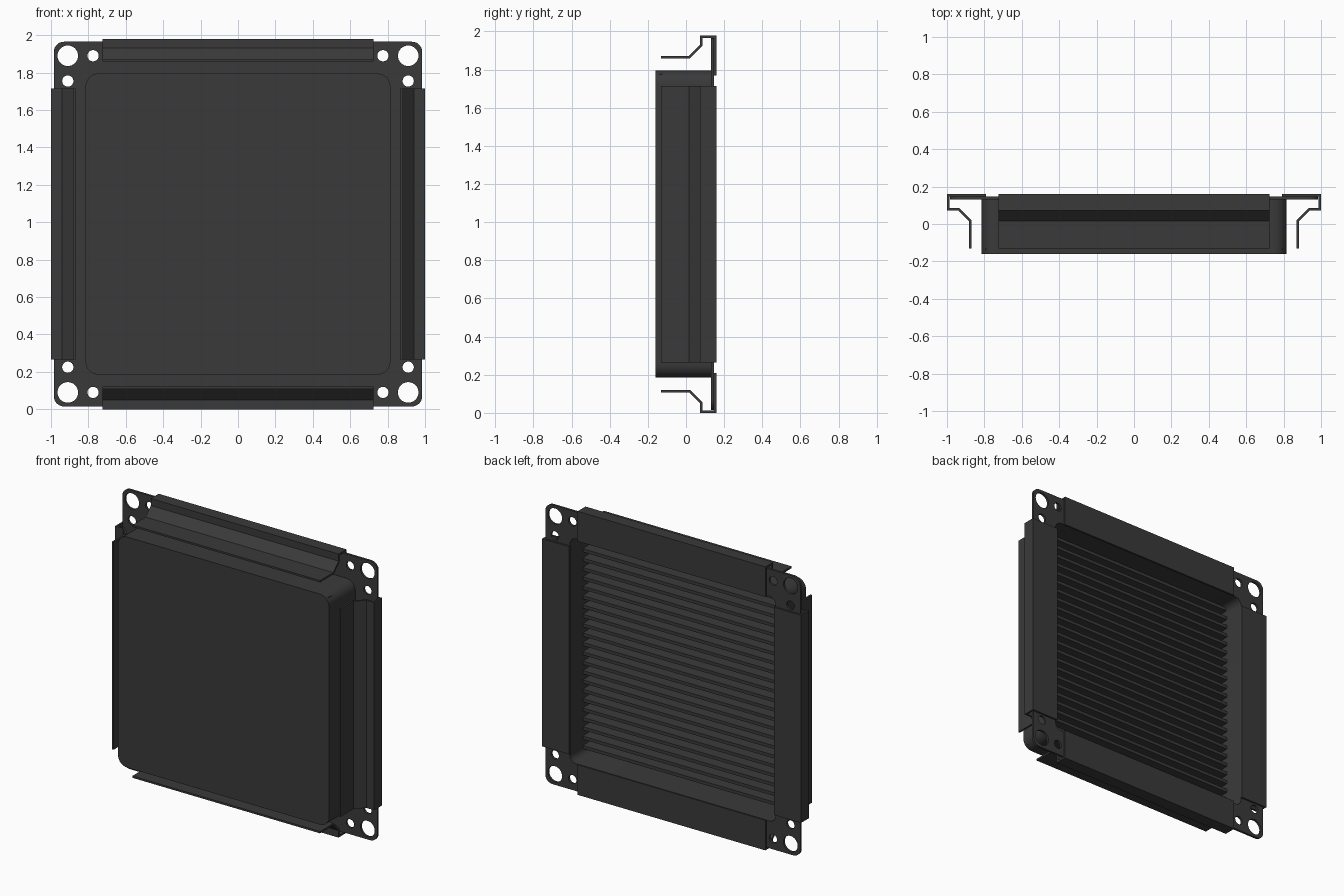
import bpy, bmesh, math
from mathutils import Matrix

if "Cube" in bpy.data.objects:
    bpy.data.objects.remove(bpy.data.objects["Cube"])

CZ = 0.99   # height of the centre of the frame

mat = bpy.data.materials.new("dark_metal")
mat.diffuse_color = (0.042, 0.042, 0.042, 1)
mat.use_nodes = True
mat.node_tree.nodes["Principled BSDF"].inputs["Base Color"].default_value = mat.diffuse_color


def rounded_rect(hx, hz, r, n=8):
    pts = []
    for k, (sx, sz) in enumerate([(1, 1), (-1, 1), (-1, -1), (1, -1)]):
        for i in range(n + 1):
            a = math.pi / 2 * (k + i / n)
            pts.append((sx * (hx - r) + r * math.cos(a), sz * (hz - r) + r * math.sin(a)))
    return pts


def circle(x, z, r, n=32):
    return [(x + r * math.cos(2 * math.pi * i / n), z + r * math.sin(2 * math.pi * i / n))
            for i in range(n)]


def plate(name, loops, y0, y1):
    """Filled outline with holes, lying in the xz plane between y0 and y1."""
    cu = bpy.data.curves.new(name, 'CURVE')
    cu.dimensions = '2D'
    cu.fill_mode = 'BOTH'
    cu.extrude = (y1 - y0) / 2
    for loop in loops:
        sp = cu.splines.new('POLY')
        sp.points.add(len(loop) - 1)
        for p, (x, z) in zip(sp.points, loop):
            p.co = (x, z, 0, 1)
        sp.use_cyclic_u = True
    ob = bpy.data.objects.new(name, cu)
    bpy.context.collection.objects.link(ob)
    ob.location = (0, (y0 + y1) / 2, CZ)
    ob.rotation_euler.x = math.pi / 2
    bpy.ops.object.select_all(action='DESELECT')
    bpy.context.view_layer.objects.active = ob
    ob.select_set(True)
    bpy.ops.object.convert(target='MESH')
    ob = bpy.context.view_layer.objects.active
    bpy.ops.object.shade_smooth_by_angle(angle=math.radians(30))
    ob.data.materials.append(mat)
    return ob


def folded_sheet(name, profile, half_len, turn, thickness):
    """Profile of (outward, y) points swept along z, then turned about y."""
    bm = bmesh.new()
    rows = [[bm.verts.new((r, y, s * half_len)) for s in (-1, 1)] for r, y in profile]
    for a, b in zip(rows, rows[1:]):
        bm.faces.new((a[0], b[0], b[1], a[1]))
    bm.transform(Matrix.Translation((0, 0, CZ)) @ Matrix.Rotation(turn, 4, 'Y'))
    me = bpy.data.meshes.new(name)
    bm.to_mesh(me)
    bm.free()
    me.materials.append(mat)
    ob = bpy.data.objects.new(name, me)
    bpy.context.collection.objects.link(ob)
    mod = ob.modifiers.new("thickness", 'SOLIDIFY')
    mod.thickness = thickness
    mod.offset = 0
    mod.use_even_offset = True
    return ob


# tray: front panel and side wall
outer = rounded_rect(0.815, 0.805, 0.07)
inner = rounded_rect(0.795, 0.785, 0.05)
plate("tray_front_panel", [outer], -0.16, -0.145)
plate("tray_wall", [outer, inner], -0.145, 0.13)

# flange with one large and two small holes in each corner
holes = []
for sx in (-1, 1):
    for sz in (-1, 1):
        holes += [circle(sx * 0.91, sz * 0.90, 0.055),
                  circle(sx * 0.775, sz * 0.90, 0.03),
                  circle(sx * 0.91, sz * 0.765, 0.03)]
plate("mounting_flange", [rounded_rect(0.985, 0.975, 0.055), inner] + holes, 0.13, 0.146)

# folded clip rails on the four sides
T = 0.013
for name, edge, inside, half_len, turn in [
        ("right_rail", 1.0, 0.79, 0.725, 0),
        ("left_rail", 1.0, 0.79, 0.725, math.pi),
        ("top_rail", 0.99, 0.78, 0.725, -math.pi / 2),
        ("bottom_rail", 0.99, 0.78, 0.725, math.pi / 2)]:
    o = edge - T / 2
    prof = [(inside, 0.16 - T / 2), (o, 0.16 - T / 2), (o, 0.08),
            (0.938, 0.08), (0.876, 0.018), (0.876, -0.13)]
    folded_sheet(name, prof, half_len, turn, T)

# pleated core inside the tray, ridges running left to right
N = 24
pitch = 1.57 / N
pleat = []
for i in range(N):
    z = -0.785 + i * pitch
    pleat += [(z, -0.14), (z + pitch * 0.5, -0.14),
              (z + pitch * 0.6, 0.0), (z + pitch * 0.9, 0.0)]
pleat.append((0.785, -0.14))
folded_sheet("pleated_core", pleat, 0.795, -math.pi / 2, 0.003)
